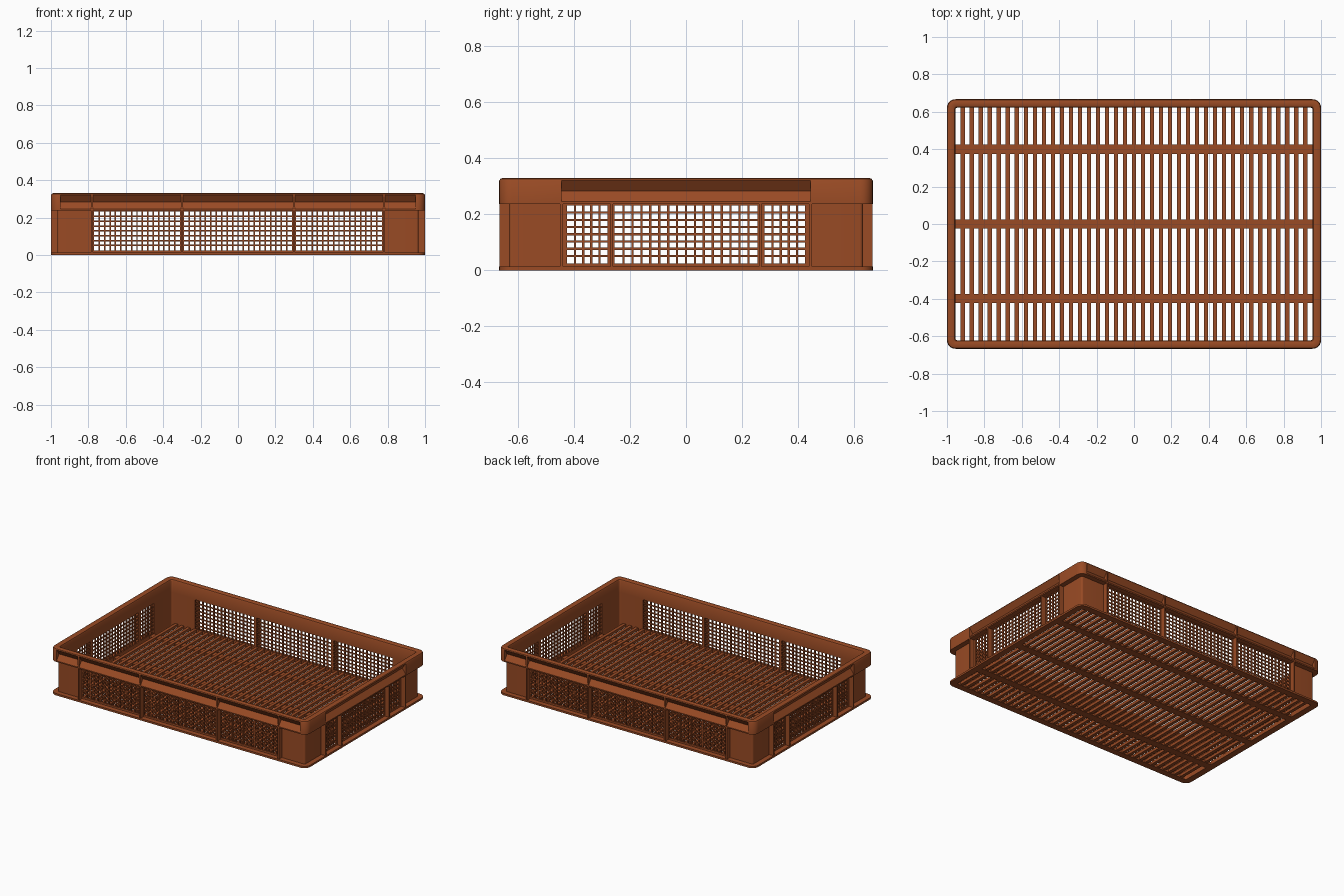
import bpy, bmesh, math
from mathutils import Vector

if "Cube" in bpy.data.objects:
    bpy.data.objects.remove(bpy.data.objects["Cube"])

HX, HY, TOP, BAND = 1.0, 0.667, 0.33, 0.237   # half sizes, rim top, rim underside
INSET, THICK, RADIUS = 0.035, 0.01, 0.045

brown = bpy.data.materials.new("brown plastic")
brown.use_nodes = True
COLOUR = (0.32, 0.07, 0.018, 1)
brown.diffuse_color = COLOUR
brown.node_tree.nodes["Principled BSDF"].inputs["Base Color"].default_value = COLOUR


def finish(name, bm):
    bmesh.ops.recalc_face_normals(bm, faces=bm.faces)
    mesh = bpy.data.meshes.new(name)
    bm.to_mesh(mesh)
    bm.free()
    mesh.materials.append(brown)
    ob = bpy.data.objects.new(name, mesh)
    bpy.context.collection.objects.link(ob)
    return ob


def add_box(bm, lo, hi):
    lo, hi = Vector(lo), Vector(hi)
    made = bmesh.ops.create_cube(bm, size=1)["verts"]
    for v in made:
        v.co = (lo + hi) / 2 + v.co * (hi - lo)


def rounded_loop(inset, z):
    """Points of a rounded rectangle, shrunk by inset."""
    r = max(RADIUS - inset, 0.012)
    pts = []
    for k, (sx, sy) in enumerate(((1, 1), (-1, 1), (-1, -1), (1, -1))):
        for i in range(7):
            a = math.pi / 2 * (k + i / 6)
            pts.append((sx * (HX - inset - r) + r * math.cos(a),
                        sy * (HY - inset - r) + r * math.sin(a), z))
    return pts


def ring(name, profile):
    """Sweep a closed (inset, z) profile around the crate."""
    bm = bmesh.new()
    loops = [[bm.verts.new(p) for p in rounded_loop(*q)] for q in profile]
    for a, b in zip(loops, loops[1:] + loops[:1]):
        for i in range(len(a)):
            j = (i + 1) % len(a)
            bm.faces.new((a[i], a[j], b[j], b[i]))
    return finish(name, bm)


def side_point(side, t, depth, z):
    """t runs along a side, depth is measured inward from the outer edge."""
    axis, s = side
    return (t, s * (HY - depth), z) if axis == "x" else (s * (HX - depth), t, z)


def side_box(bm, side, t0, t1, d0, d1, z0, z1):
    p, q = side_point(side, t0, d0, z0), side_point(side, t1, d1, z1)
    add_box(bm, [min(c) for c in zip(p, q)], [max(c) for c in zip(p, q)])


def cut(ob, bm):
    cutter = finish("cutter", bm)
    cutter.hide_render = True
    mod = ob.modifiers.new("cut", "BOOLEAN")
    mod.operation, mod.solver, mod.object = "DIFFERENCE", "EXACT", cutter
    bpy.context.view_layer.objects.active = ob
    bpy.ops.object.modifier_apply(modifier=mod.name)
    bpy.data.objects.remove(cutter)


def smooth(ob):
    bpy.ops.object.select_all(action="DESELECT")
    ob.select_set(True)
    bpy.context.view_layer.objects.active = ob
    bpy.ops.object.shade_smooth_by_angle(angle=math.radians(35))


# Layout of each side: windows, ribs, rim recesses, mesh pitch
LONG = dict(windows=((-0.77, -0.31), (-0.29, 0.29), (0.31, 0.77)),
            ribs=(-0.78, -0.3, 0.3, 0.78), pitch=0.029,
            recesses=((-0.95, -0.785), (-0.775, -0.305), (-0.295, 0.295),
                      (0.305, 0.775), (0.785, 0.95)))
SHORT = dict(windows=((-0.425, -0.28), (-0.255, 0.255), (0.28, 0.425)),
             ribs=(-0.445, -0.265, 0.265, 0.445), pitch=0.032,
             recesses=((-0.445, 0.445),))
SIDES = [(("x", s), LONG) for s in (-1, 1)] + [(("y", s), SHORT) for s in (-1, 1)]
W0, W1 = 0.025, 0.232   # window bottom and top

# Thin wall with window openings
wall = ring("wall", [(INSET, 0.005), (INSET, BAND + 0.003),
                     (INSET + THICK, BAND + 0.003), (INSET + THICK, 0.005)])
bm = bmesh.new()
for side, lay in SIDES:
    for a, b in lay["windows"]:
        side_box(bm, side, a, b, 0, 0.08, W0, W1)
cut(wall, bm)
smooth(wall)

# Top rim with wedge shaped recesses
rim = ring("top_rim", [(0, BAND), (0, TOP - 0.01), (0.004, TOP - 0.003), (0.012, TOP),
                       (0.032, TOP), (0.041, TOP - 0.004), (0.045, TOP - 0.012),
                       (0.045, BAND)])
bm = bmesh.new()
for side, lay in SIDES:
    for a, b in lay["recesses"]:
        ends = [[bm.verts.new(side_point(side, t, d, z)) for d, z in
                 ((-0.01, BAND), (0, BAND + 0.008), (0.028, 0.283),
                  (0, TOP - 0.008), (-0.01, TOP - 0.008))] for t in (a, b)]
        bm.faces.new(ends[0])
        bm.faces.new(ends[1])
        for i in range(5):
            j = (i + 1) % 5
            bm.faces.new((ends[0][i], ends[0][j], ends[1][j], ends[1][i]))
cut(rim, bm)
smooth(rim)

# Bottom flange
smooth(ring("bottom_flange", [(0, 0), (0, 0.013), (0.045, 0.013), (0.045, 0)]))

# Vertical ribs and window mesh
ribs, mesh = bmesh.new(), bmesh.new()
for side, lay in SIDES:
    for t in lay["ribs"]:
        side_box(ribs, side, t - 0.005, t + 0.005, 0.001, INSET + 0.002, 0.01, BAND + 0.001)
    for a, b in lay["windows"]:
        n = round((b - a) / lay["pitch"])
        for i in range(1, n):
            t = a + (b - a) * i / n
            side_box(mesh, side, t - 0.004, t + 0.004, 0.036, 0.044, W0, W1)
        for i in range(1, 8):
            z = W0 + (W1 - W0) * i / 8
            side_box(mesh, side, a, b, 0.037, 0.043, z - 0.004, z + 0.004)
finish("side_ribs", ribs)
finish("window_mesh", mesh)

# Slatted floor on three long beams
slats, beams = bmesh.new(), bmesh.new()
for i in range(-19, 20):
    x = i * 0.0482
    add_box(slats, (x - 0.011, -0.63, 0.004), (x + 0.011, 0.63, 0.024))
for y in (-0.398, 0, 0.4):
    add_box(beams, (-0.96, y - 0.025, 0.0), (0.96, y + 0.025, 0.018))
finish("floor_slats", slats)
finish("floor_beams", beams)
